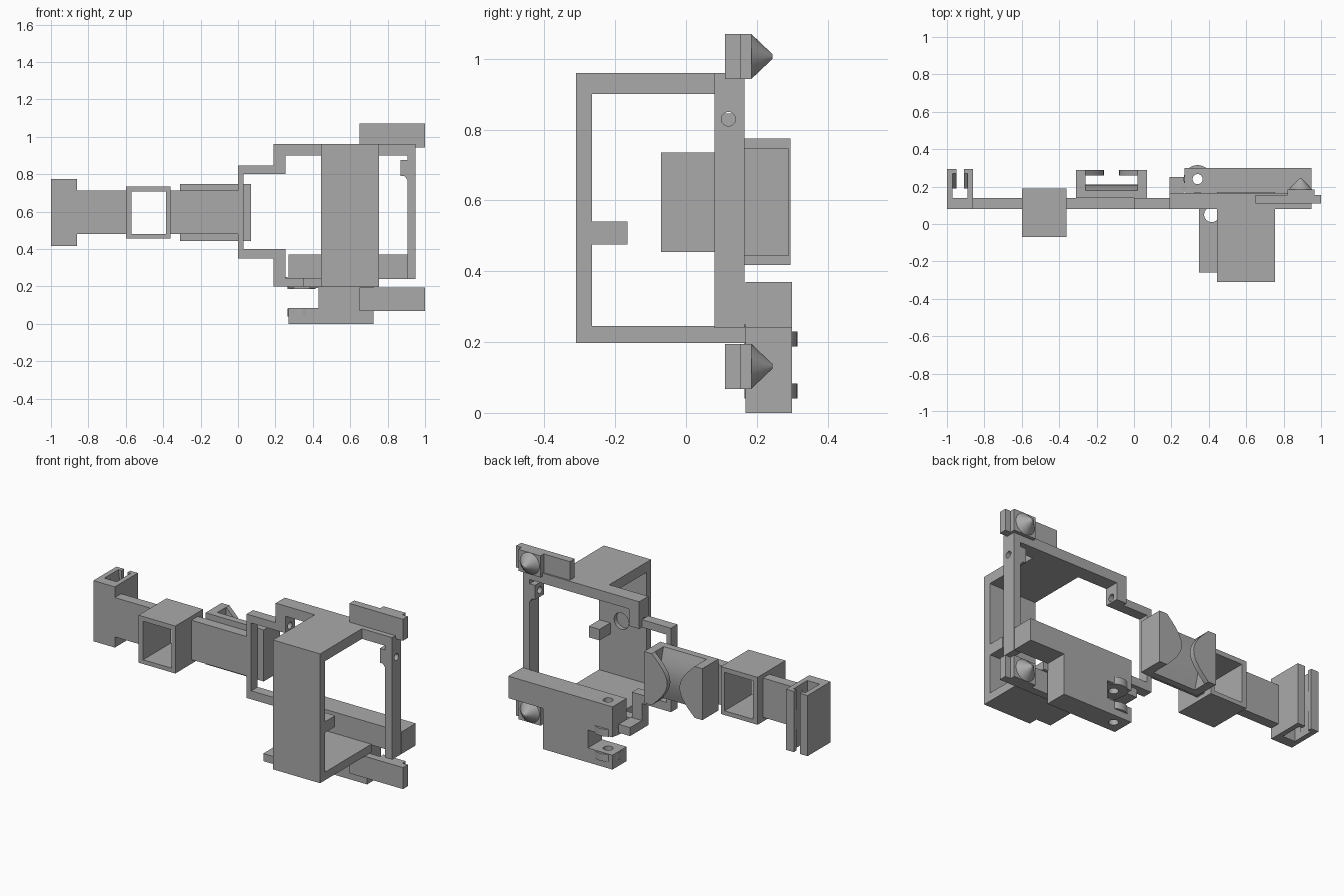
import bpy, bmesh, math

cube = bpy.data.objects.get("Cube")
if cube:
    bpy.data.objects.remove(cube, do_unlink=True)

grey = bpy.data.materials.new("plain grey")
grey.use_nodes = True
COLOUR = (0.4, 0.4, 0.4, 1)
grey.diffuse_color = COLOUR
grey.node_tree.nodes["Principled BSDF"].inputs["Base Color"].default_value = COLOUR


def prism(name, axis, pts, a, b):
    """Extrude a 2D outline along an axis from a to b."""
    def place(u, v, w):
        return {"x": (w, u, v), "y": (u, w, v), "z": (u, v, w)}[axis]
    bm = bmesh.new()
    face = bm.faces.new([bm.verts.new(place(u, v, a)) for u, v in pts])
    side = bmesh.ops.extrude_face_region(bm, geom=[face])["geom"]
    moved = [g for g in side if isinstance(g, bmesh.types.BMVert)]
    bmesh.ops.translate(bm, verts=moved, vec=place(0, 0, b - a))
    bmesh.ops.recalc_face_normals(bm, faces=bm.faces)
    mesh = bpy.data.meshes.new(name)
    bm.to_mesh(mesh)
    bm.free()
    ob = bpy.data.objects.new(name, mesh)
    bpy.context.collection.objects.link(ob)
    mesh.materials.append(grey)
    return ob


def box(name, x, y, z):
    return prism(name, "z", [(x[0], y[0]), (x[1], y[0]), (x[1], y[1]), (x[0], y[1])], *z)


def circle(u, v, r, n=32):
    return [(u + r * math.cos(2 * math.pi * i / n), v + r * math.sin(2 * math.pi * i / n))
            for i in range(n)]


def select(ob):
    bpy.ops.object.select_all(action="DESELECT")
    ob.select_set(True)
    bpy.context.view_layer.objects.active = ob


def cut(ob, cutter):
    cutter.hide_render = True
    mod = ob.modifiers.new("cut", "BOOLEAN")
    mod.operation, mod.object, mod.solver = "DIFFERENCE", cutter, "EXACT"
    select(ob)
    bpy.ops.object.modifier_apply(modifier=mod.name)
    bpy.data.objects.remove(cutter, do_unlink=True)


def channel(name, x, y, wall, floor, z):
    """U-shaped channel open to the back."""
    (x0, x1), (y0, y1) = x, y
    return prism(name, "z", [(x0, y0), (x1, y0), (x1, y1), (x1 - wall, y1), (x1 - wall, floor),
                             (x0 + wall, floor), (x0 + wall, y1), (x0, y1)], *z)


# Rear arm in two lengths, with a square tube between them
box("outer_arm", (-0.86, -0.6), (0.08, 0.14), (0.48, 0.712))
box("inner_arm", (-0.36, 0.03), (0.08, 0.14), (0.48, 0.712))
tube = box("square_tube", (-0.6, -0.36), (-0.07, 0.19), (0.455, 0.735))
cut(tube, box("tube_cutter", (-0.57, -0.385), (-0.2, 0.3), (0.48, 0.707)))

# End clip: channel, straight lips and pinched side ribs
Z0, Z1 = 0.417, 0.775
channel("end_clip", (-1, -0.86), (0.08, 0.295), 0.03, 0.14, (Z0, Z1))
for s in (-1, 1):
    mid = -0.93
    box("end_clip_lip", sorted((mid + s * 0.04, mid + s * 0.02)), (0.27, 0.295), (Z0, Z1))
    prism("end_clip_rib", "y", [(mid + s * 0.04, Z0), (mid + s * 0.02, 0.57),
                                (mid + s * 0.02, 0.62), (mid + s * 0.04, Z1)], 0.19, 0.27)

# Wide clip: channel with bulging lips and a crowned floor
Z0, Z1 = 0.443, 0.747
channel("wide_clip", (-0.31, 0.07), (0.14, 0.29), 0.05, 0.18, (Z0, Z1))


def bulge(base, height, n=12):
    """Shallow arch running up the clip, as (offset, z) points."""
    return [(base + height * math.sin(math.pi * i / n), Z0 + (Z1 - Z0) * i / n)
            for i in range(n + 1)]


prism("wide_clip_floor", "x", bulge(0.18, 0.03), -0.26, 0.02)
prism("wide_clip_lip", "y", bulge(-0.26, 0.1), 0.26, 0.29)
prism("wide_clip_lip", "y", bulge(0.02, -0.1), 0.26, 0.29)

# Thin stepped bracket joining the arm to the frame
prism("stepped_bracket", "y", [
    (0.19, 0.845), (0, 0.845), (0, 0.35), (0.19, 0.35), (0.19, 0.2), (0.445, 0.2),
    (0.445, 0.245), (0.255, 0.245), (0.255, 0.4), (0.03, 0.4), (0.03, 0.8), (0.19, 0.8)],
    0.08, 0.14)
box("bracket_foot", (0.19, 0.265), (0.14, 0.25), (0.2, 0.25))

# Upper frame with pivot hole through both uprights
frame = prism("upper_frame", "y", [
    (0.19, 0.8), (0.255, 0.8), (0.255, 0.9), (0.905, 0.9), (0.905, 0.875), (0.87, 0.875),
    (0.87, 0.79), (0.89, 0.79), (0.905, 0.77), (0.905, 0.24), (0.95, 0.24), (0.95, 0.96),
    (0.19, 0.96)], 0.08, 0.165)
cut(frame, prism("pivot_cutter", "x", circle(0.12, 0.83, 0.02), 0.1, 1.1))

# Front cage with a blind round recess and a peg on its inner face
cage = prism("front_cage", "x", [
    (0.08, 0.96), (-0.31, 0.96), (-0.31, 0.197), (0.17, 0.197), (0.17, 0.245),
    (-0.265, 0.245), (-0.265, 0.9), (0.08, 0.9)], 0.445, 0.753)
cut(cage, prism("recess_cutter", "y", circle(0.607, 0.57, 0.048), -0.29, -0.2))
box("cage_rear_bridge", (0.445, 0.753), (0.08, 0.165), (0.9, 0.96))
box("inner_peg", (0.68, 0.75), (-0.265, -0.165), (0.475, 0.54))
tab = box("side_tab", (0.347, 0.445), (-0.26, 0.08), (0.2, 0.245))
cut(tab, prism("tab_cutter", "z", circle(0.415, 0.05, 0.04), 0.1, 0.4))

# Lower block with a slotted hinge
block = prism("hinge_block", "y", [
    (0.27, 0.37), (0.95, 0.37), (0.95, 0.24), (0.725, 0.24), (0.725, 0), (0.27, 0),
    (0.27, 0.085), (0.43, 0.085), (0.43, 0.19), (0.27, 0.19)], 0.168, 0.3)
parts = [block]
for z in (0.04, 0.187):
    parts.append(prism("hinge_disc", "z", circle(0.34, 0.24, 0.075), z, z + 0.043))
for part in parts:
    cut(part, prism("hinge_cutter", "z", circle(0.34, 0.24, 0.027), -0.1, 0.5))

# Top and bottom bars, each with a pad and a cone
for level, z in (("upper", 0.943), ("lower", 0.068)):
    box(level + "_bar", (0.65, 1), (0.11, 0.155), (z, z + 0.127))
    box(level + "_pad", (0.82, 0.965), (0.155, 0.185), (z, z + 0.127))
    bpy.ops.mesh.primitive_cone_add(vertices=40, radius1=0.063, radius2=0.006, depth=0.06,
                                    location=(0.89, 0.215, z + 0.0635),
                                    rotation=(-math.pi / 2, 0, 0))
    cone = bpy.context.object
    cone.name = level + "_cone"
    cone.data.materials.append(grey)

# Smooth the round surfaces and keep the edges sharp
for ob in list(bpy.context.collection.objects):
    if ob.type == "MESH" and ob.data.materials and ob.data.materials[0] == grey:
        select(ob)
        bpy.ops.object.shade_smooth_by_angle(angle=math.radians(30))
